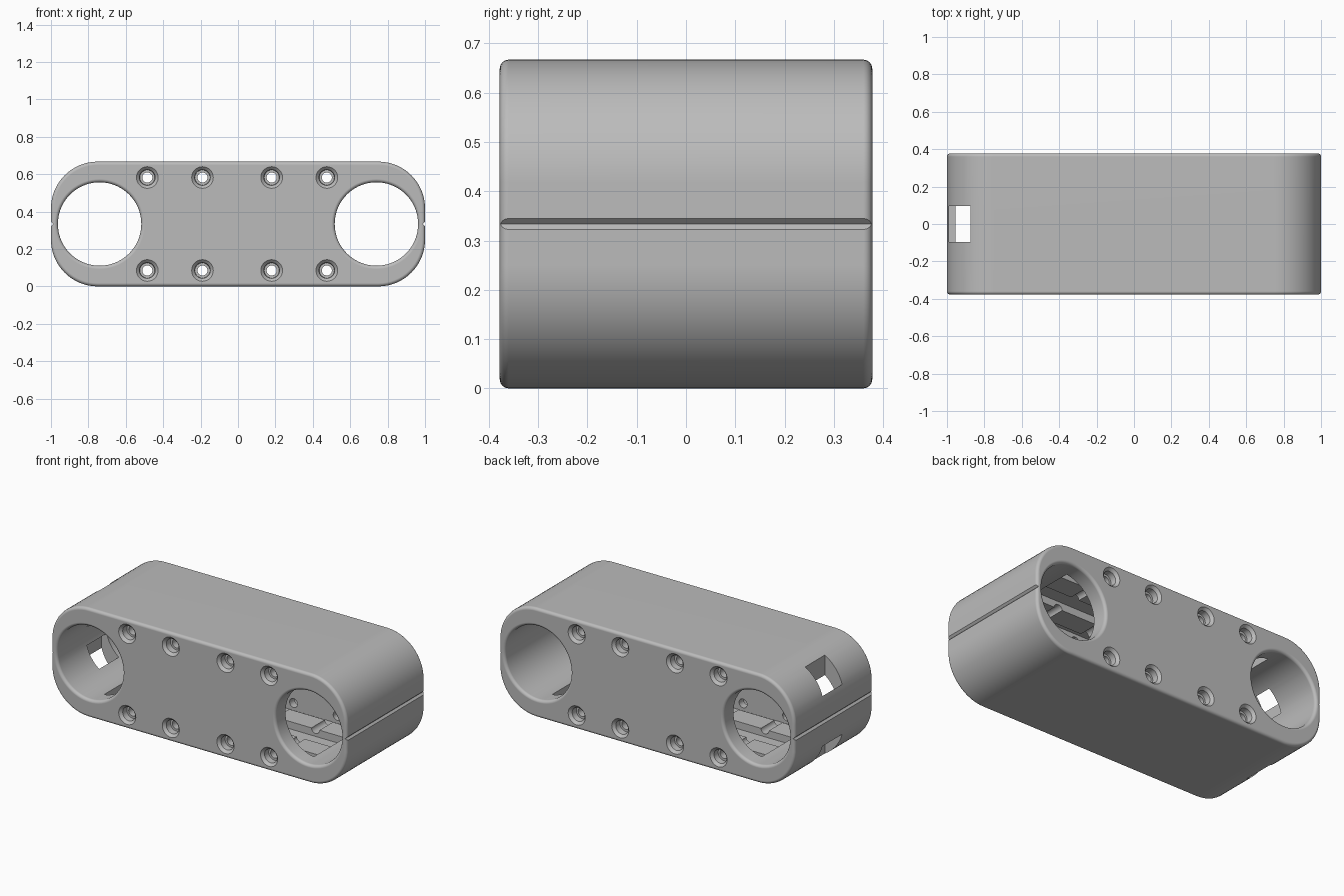
import bpy, bmesh, math
from mathutils import Matrix, Vector

cube = bpy.data.objects.get("Cube")
if cube:
    bpy.data.objects.remove(cube, do_unlink=True)

HALF_Y, HEIGHT, MID = 0.378, 0.667, 0.3335
CORNER, FILLET = 0.25, 0.018
BORE_X, BORE_R = 0.74, 0.223

grey = bpy.data.materials.new("light_grey")
grey.use_nodes = True
colour = (0.5, 0.5, 0.5, 1)
grey.diffuse_color = colour
grey.node_tree.nodes["Principled BSDF"].inputs["Base Color"].default_value = colour


def make_object(name, bm):
    bmesh.ops.recalc_face_normals(bm, faces=bm.faces[:])
    mesh = bpy.data.meshes.new(name)
    bm.to_mesh(mesh)
    bm.free()
    mesh.materials.append(grey)
    obj = bpy.data.objects.new(name, mesh)
    bpy.context.collection.objects.link(obj)
    return obj


def box(name, x, y, z, turn=0):
    """Box spanning the three (low, high) ranges, turned about its own y axis."""
    bm = bmesh.new()
    size = [b - a for a, b in (x, y, z)]
    centre = Vector([(a + b) / 2 for a, b in (x, y, z)])
    matrix = Matrix.Translation(centre) @ Matrix.Rotation(turn, 4, "Y") @ Matrix.Diagonal((*size, 1))
    bmesh.ops.create_cube(bm, size=1, matrix=matrix)
    return make_object(name, bm)


def lathe(name, x, z, profile, steps):
    """Closed solid turned about a y-parallel axis from (radius, y) pairs."""
    bm = bmesh.new()
    rings = []
    for r, y in profile:
        angles = [math.tau * i / steps for i in range(steps)]
        rings.append([bm.verts.new((x + r * math.cos(a), y, z + r * math.sin(a))) for a in angles])
    for low, high in zip(rings, rings[1:]):
        for i in range(steps):
            j = (i + 1) % steps
            bm.faces.new((low[i], low[j], high[j], high[i]))
    bm.faces.new(rings[0])
    bm.faces.new(rings[-1])
    return make_object(name, bm)


def apply(obj, kind, **settings):
    bpy.context.view_layer.objects.active = obj
    mod = obj.modifiers.new(kind.lower(), kind)
    for key, value in settings.items():
        setattr(mod, key, value)
    bpy.ops.object.modifier_apply(modifier=mod.name)


def cut(obj, cutter):
    cutter.hide_render = True
    apply(obj, "BOOLEAN", object=cutter, operation="DIFFERENCE", solver="EXACT")
    bpy.data.objects.remove(cutter, do_unlink=True)


def mirrored(profile):
    """Complete a front-half (radius, y) profile with its back half."""
    return profile + [(r, -y) for r, y in reversed(profile)]


# Rounded housing with softened front and back rims
bm = bmesh.new()
outline = []
for quarter, (sx, sz) in enumerate([(1, 1), (-1, 1), (-1, -1), (1, -1)]):
    for i in range(17):
        a = math.radians(90 * (quarter + i / 16))
        outline.append(bm.verts.new((sx * (1 - CORNER) + CORNER * math.cos(a), -HALF_Y,
                                     MID + sz * (MID - CORNER) + CORNER * math.sin(a))))
face = bm.faces.new(outline)
back = bmesh.ops.extrude_face_region(bm, geom=[face])["geom"]
bmesh.ops.translate(bm, vec=(0, 2 * HALF_Y, 0), verts=[v for v in back if isinstance(v, bmesh.types.BMVert)])
housing = make_object("housing", bm)
apply(housing, "BEVEL", width=FILLET, segments=4, limit_method="ANGLE", angle_limit=math.radians(60))

# Inner cavity, with two floor rails and two ceiling rails left standing in it
cavity = box("cavity_cutter", (-0.71, 0.71), (-0.28, 0.28), (0.04, HEIGHT - 0.04))
for y in (-0.2, 0.07):
    for low, high in ((0, 0.085), (HEIGHT - 0.085, HEIGHT)):
        cut(cavity, box("rail_gap", (-0.68, 0.68), (y, y + 0.13), (low, high)))
cut(housing, cavity)

# Large end bores with rounded lips
lip = [(BORE_R + FILLET, -HALF_Y - 0.05)]
for i in range(5):
    a = math.radians(90 * i / 4)
    lip.append((BORE_R + FILLET * (1 - math.sin(a)), -HALF_Y + FILLET * (1 - math.cos(a))))
for x in (-BORE_X, BORE_X):
    cut(housing, lathe("bore_cutter", x, MID, mirrored(lip), 72))

# Stepped screw holes, front to back
screw = [(0.058, -0.43), (0.058, -HALF_Y), (0.05, -0.37), (0.042, -0.362),
         (0.04, -0.325), (0.027, -0.325)]
for x in (-0.485, -0.19, 0.18, 0.475):
    for z in (0.085, HEIGHT - 0.085):
        cut(housing, lathe("screw_cutter", x, z, mirrored(screw), 28))

# Strap slots through the upper and lower corners of one end
for z in ((0.39, 0.75), (-0.09, HEIGHT - 0.39)):
    cut(housing, box("slot_cutter", (-0.99, -0.873), (-0.095, 0.095), z))

# V-shaped seam grooves across both ends
for x in (-1, 1):
    cut(housing, box("groove_cutter", (x - 0.008, x + 0.008), (-0.5, 0.5),
                     (MID - 0.008, MID + 0.008), math.radians(45)))

# Smooth shading with crisp cut edges
bpy.ops.object.select_all(action="DESELECT")
housing.select_set(True)
bpy.context.view_layer.objects.active = housing
bpy.ops.object.shade_smooth_by_angle(angle=math.radians(30))
apply(housing, "WEIGHTED_NORMAL", keep_sharp=True)
